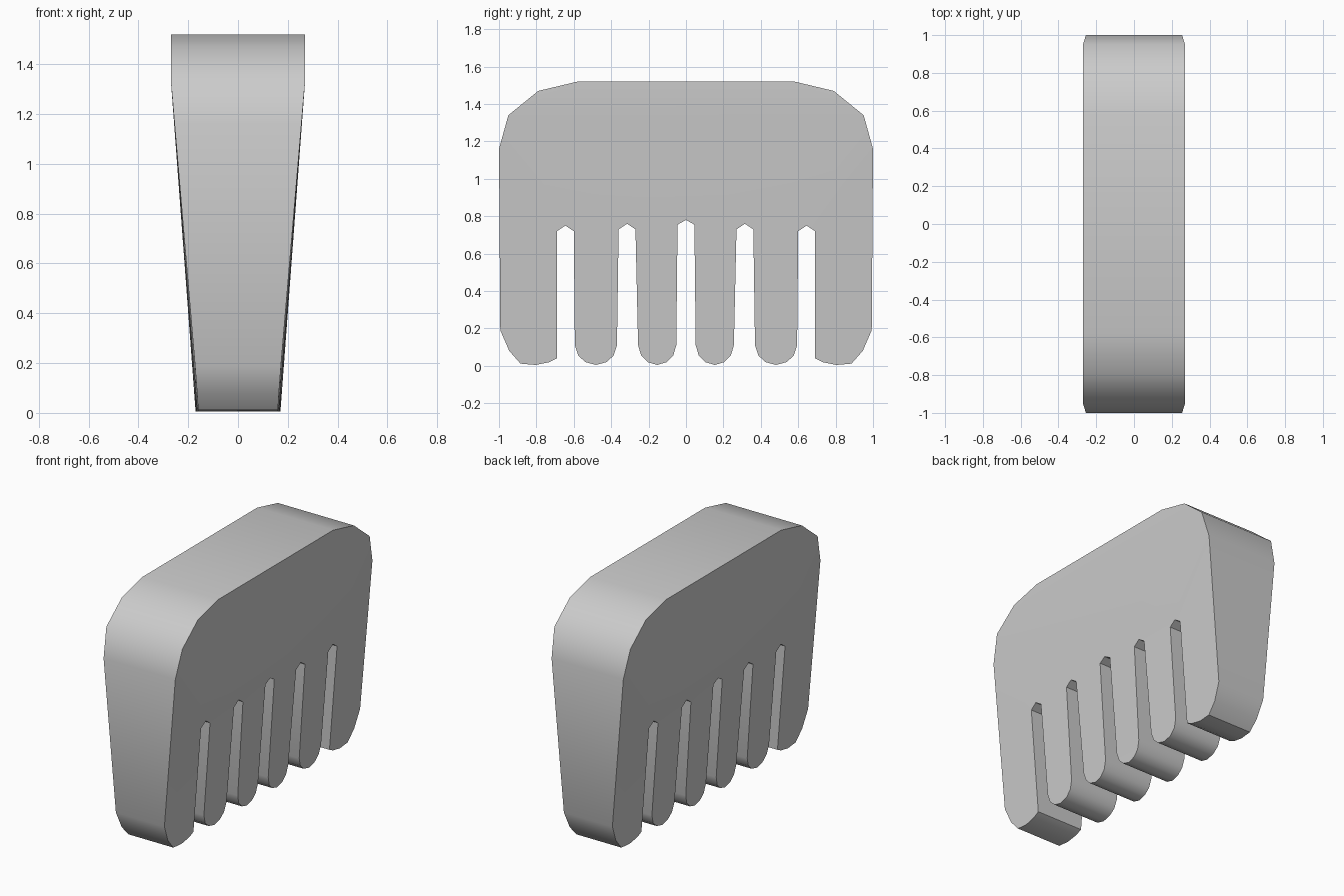
import bpy
import bmesh

cube = bpy.data.objects.get("Cube")
if cube:
    bpy.data.objects.remove(cube, do_unlink=True)

# Plain grey material
GREY = (0.6, 0.6, 0.6, 1.0)
mat = bpy.data.materials.new("plain grey")
mat.use_nodes = True
mat.diffuse_color = GREY
mat.node_tree.nodes["Principled BSDF"].inputs["Base Color"].default_value = GREY

SHOULDER = 1.34  # height where the taper begins


def half_width(y, z):
    """Half thickness: constant at the spine, tapering towards the tooth tips."""
    t = max(0.0, (SHOULDER - z) / SHOULDER)
    return 0.27 - t * (0.1 + 0.014 * y * y)


def tooth(left, right):
    """Rounded tip of a narrow tooth, from its inner to its outer side."""
    mid, half = (left + right) / 2, (right - left) / 2
    rim = [(1.0, 0.11), (0.84, 0.055), (0.5, 0.02)]
    tip = [(mid - half * u, z) for u, z in rim]
    return tip + [(mid, 0.005)] + [(mid + half * u, z) for u, z in reversed(rim)]


def slot(left, right, top):
    """Pointed roof of a gap between two teeth."""
    return [(left, top - 0.03), ((left + right) / 2, top), (right, top - 0.03)]


# Half of the outline, from the middle gap out to the end and up to the spine
half = [(0, 0.78), (0.045, 0.755)]
half += tooth(0.052, 0.256) + slot(0.27, 0.36, 0.76)
half += tooth(0.369, 0.594) + slot(0.6, 0.69, 0.75)
half += [(0.69, 0.04), (0.73, 0.02), (0.805, 0.005), (0.885, 0.012),
         (0.945, 0.08), (0.993, 0.19)]
half += [(1, 1.16), (0.95, SHOULDER), (0.79, 1.47), (0.58, 1.52)]
outline = half + [(-y, z) for y, z in reversed(half[1:])]

# Comb body: extrude the outline, cut it at the shoulder, then taper it
bm = bmesh.new()
face = bm.faces.new([bm.verts.new((-1, y, z)) for y, z in outline])
new = bmesh.ops.extrude_face_region(bm, geom=[face])["geom"]
for v in new:
    if isinstance(v, bmesh.types.BMVert):
        v.co.x = 1
bmesh.ops.bisect_plane(bm, geom=bm.verts[:] + bm.edges[:] + bm.faces[:],
                       plane_co=(0, 0, SHOULDER), plane_no=(0, 0, 1), dist=0.0001)
bmesh.ops.triangulate(bm, faces=[f for f in bm.faces if len(f.verts) > 4])
for v in bm.verts:
    v.co.x *= half_width(v.co.y, v.co.z)
bmesh.ops.recalc_face_normals(bm, faces=bm.faces)

mesh = bpy.data.meshes.new("comb_body")
bm.to_mesh(mesh)
bm.free()
mesh.materials.append(mat)
comb = bpy.data.objects.new("comb_body", mesh)
bpy.context.collection.objects.link(comb)

# Soft rounded ends with crisp side edges
bpy.context.view_layer.objects.active = comb
comb.select_set(True)
bpy.ops.object.shade_smooth_by_angle(angle=0.68)
